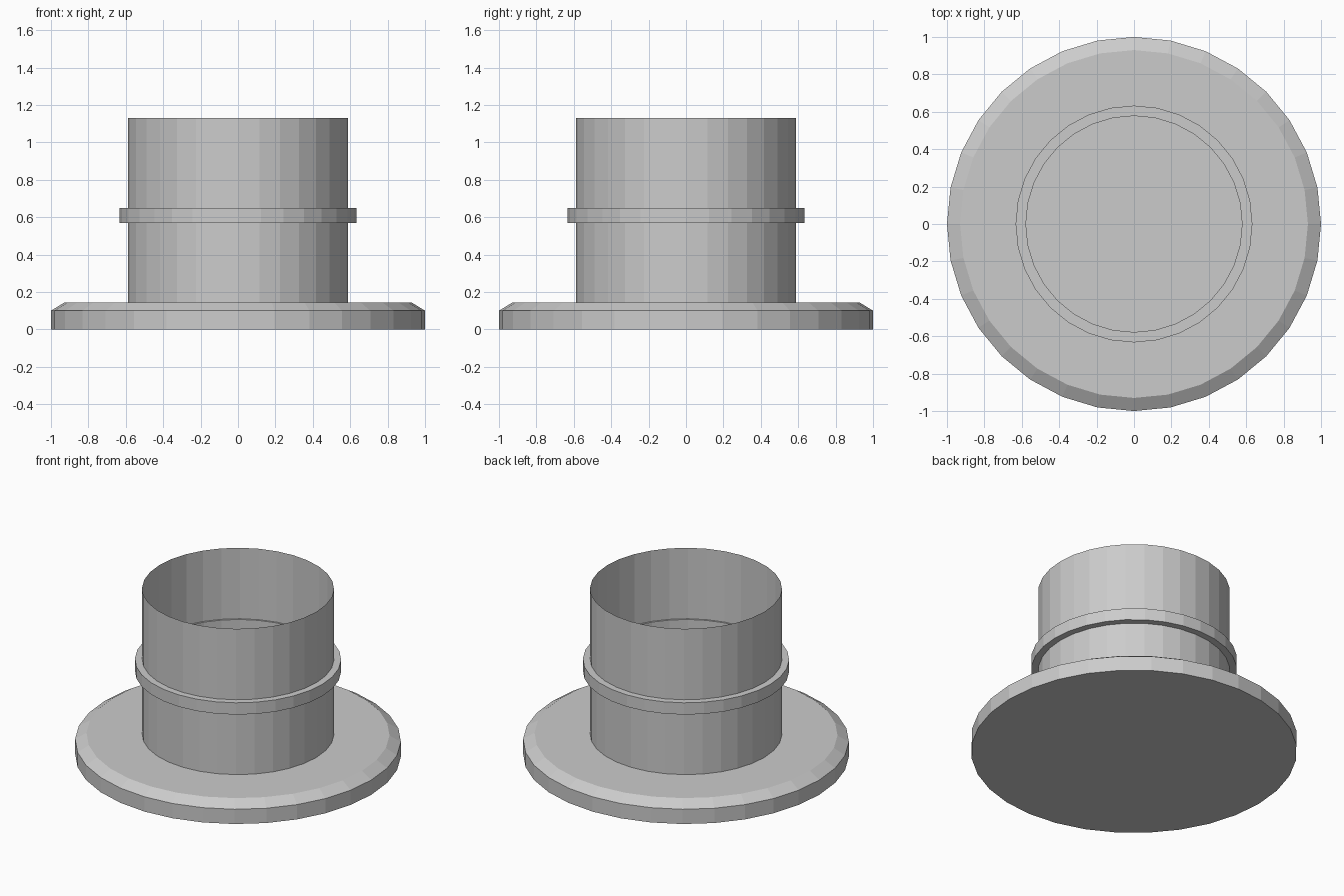
import bpy, bmesh, math

if "Cube" in bpy.data.objects:
    bpy.data.objects.remove(bpy.data.objects["Cube"])

SIDES = 32
grey = bpy.data.materials.new("light_grey")
grey.diffuse_color = (0.6, 0.6, 0.6, 1)
grey.use_nodes = True
grey.node_tree.nodes["Principled BSDF"].inputs["Base Color"].default_value = grey.diffuse_color


def lathe(name, profile, closed=False, cap_bottom=False, cap_top=False):
    """Revolve (radius, z) points, listed bottom to top on the outside, around z."""
    bm = bmesh.new()
    rings = [[bm.verts.new((r * math.cos(2 * math.pi * i / SIDES),
                            r * math.sin(2 * math.pi * i / SIDES), z))
              for i in range(SIDES)] for r, z in profile]
    pairs = list(zip(rings, rings[1:]))
    if closed:
        pairs.append((rings[-1], rings[0]))
    for low, high in pairs:
        for i in range(SIDES):
            j = (i + 1) % SIDES
            bm.faces.new((low[i], low[j], high[j], high[i]))
    if cap_bottom:
        bm.faces.new(rings[0][::-1])
    if cap_top:
        bm.faces.new(rings[-1])
    mesh = bpy.data.meshes.new(name)
    bm.to_mesh(mesh)
    bm.free()
    mesh.materials.append(grey)
    obj = bpy.data.objects.new(name, mesh)
    bpy.context.collection.objects.link(obj)
    return obj


# Flange disc with a chamfered upper edge
lathe("base_flange", [(1.0, 0), (1.0, 0.10), (0.93, 0.143)],
      cap_bottom=True, cap_top=True)

# Thin open tube
lathe("tube", [(0.589, 0.143), (0.589, 1.13)])

# Collar around the tube, slightly showing on the inside
lathe("collar", [(0.633, 0.57), (0.633, 0.65), (0.578, 0.65), (0.578, 0.57)],
      closed=True)
